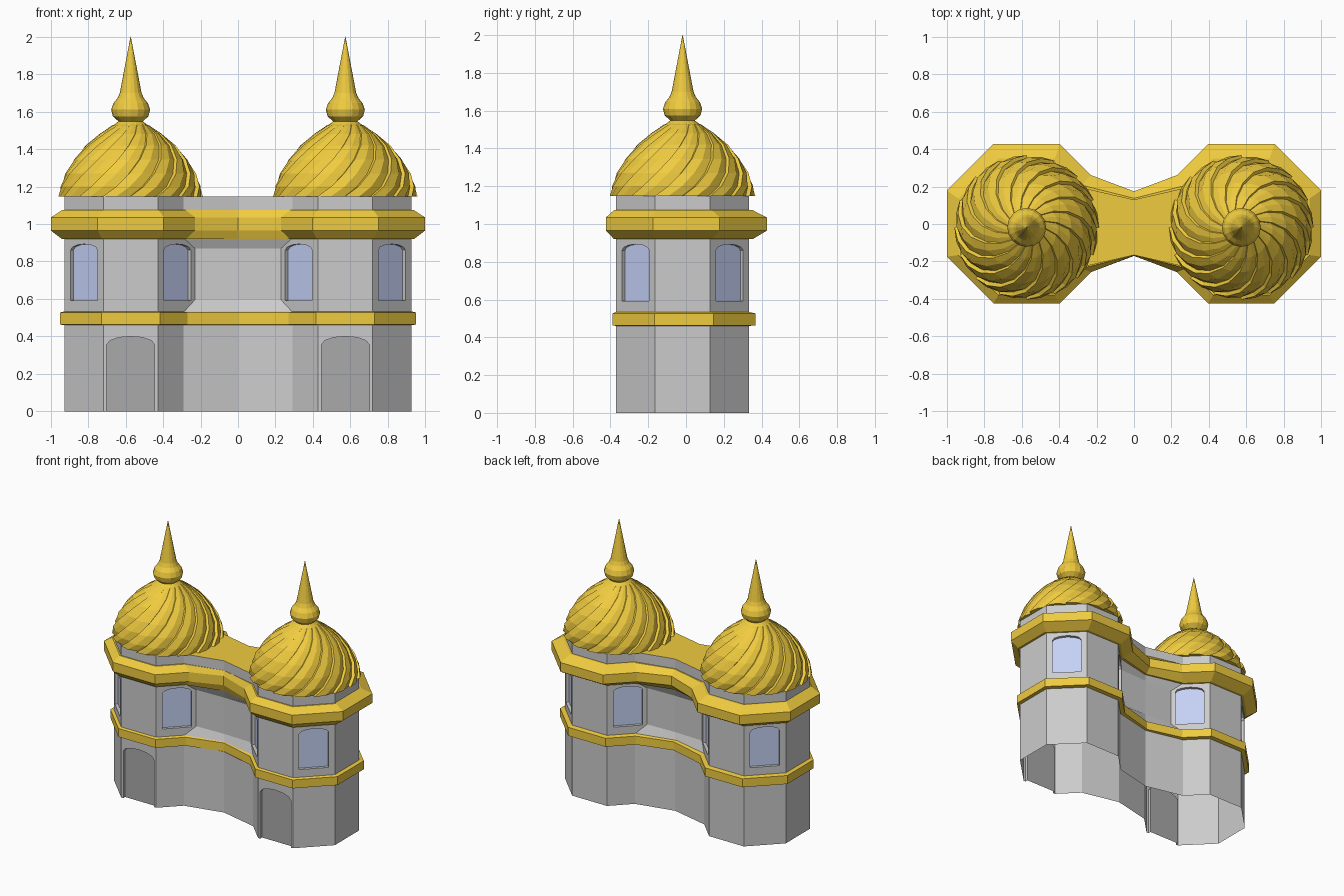
import bpy, bmesh, math
from mathutils import Matrix

if "Cube" in bpy.data.objects:
    bpy.data.objects.remove(bpy.data.objects["Cube"])

CX, R, CY = 0.573, 0.352, -0.018   # tower centre, tower flat radius, body y shift


def material(name, rgb):
    m = bpy.data.materials.new(name)
    m.diffuse_color = (*rgb, 1)
    m.use_nodes = True
    m.node_tree.nodes["Principled BSDF"].inputs["Base Color"].default_value = m.diffuse_color
    return m


stone = material("stone", (0.8, 0.8, 0.8))
gold = material("gold", (0.87, 0.60, 0.05))
glass = material("glass", (0.56, 0.64, 0.92))
dark = material("dark_door", (0.40, 0.40, 0.40))


def finish(bm, name, mats):
    bmesh.ops.recalc_face_normals(bm, faces=bm.faces)
    me = bpy.data.meshes.new(name)
    bm.to_mesh(me)
    bm.free()
    for m in mats:
        me.materials.append(m)
    ob = bpy.data.objects.new(name, me)
    bpy.context.collection.objects.link(ob)
    return ob


def loft(bm, rings, cap_bottom=True, cap_top=True):
    vs = [[bm.verts.new(p) for p in ring] for ring in rings]
    n = len(vs[0])
    for a, b in zip(vs, vs[1:]):
        for i in range(n):
            j = (i + 1) % n
            bm.faces.new((a[i], a[j], b[j], b[i]))
    if cap_bottom:
        bm.faces.new(vs[0][::-1])
    return bm.faces.new(vs[-1]) if cap_top else None


def outline(off, z, nx=None):
    """Two octagons joined by a pinched neck, grown outward by off."""
    r = R + off
    k = r * math.tan(math.pi / 8)
    nx = 0.29 - 0.82 * off if nx is None else nx
    ny = k + r - (CX - nx)
    h = 0.148 + 0.33 * off
    cy = CY + 0.27 * off
    q = [(0, -h), (nx, -ny), (CX - k, -r), (CX + k, -r), (CX + r, -k)]
    half = q + [(x, -y) for x, y in reversed(q)]
    full = half + [(-x, y) for x, y in reversed(half[1:-1])]
    return [(x, y + cy, z) for x, y in full]


# Body: neck walls are set back between the upper windows
bm = bmesh.new()
top = loft(bm, [outline(0, 0), outline(0, 0.53), outline(0, 0.595, 0.23),
                outline(0, 0.87, 0.23), outline(0, 0.925), outline(0, 1.148)])
top.material_index = 3
slots = [stone, glass, dark, gold]
body = finish(bm, "tower_walls", slots)


# Arched recess cutters whose back face carries the pane or door colour
def arch_cutter(bm, x, y, ang, half, z0, spring, rise, slot):
    pts = [(-half, z0), (half, z0)]
    for i in range(7):
        t = math.pi * i / 6
        pts.append((half * math.cos(t), spring + rise * math.sin(t)))
    mat = Matrix.Translation((x, y, 0)) @ Matrix.Rotation(ang, 4, 'Z')
    rings = [[mat @ Matrix.Translation((u, d, w)).to_translation() for u, w in pts]
             for d in (-0.05, 0.022)]
    loft(bm, rings).material_index = slot


bm = bmesh.new()
for s in (-1, 1):
    for q in range(4):
        a = math.pi / 4 + q * math.pi / 2
        arch_cutter(bm, s * CX + R * math.sin(a), CY - R * math.cos(a), a,
                    0.102, 0.592, 0.86, 0.033, 1)
    arch_cutter(bm, s * CX, CY - R, 0, 0.128, -0.1, 0.355, 0.045, 2)
cutter = finish(bm, "recess_cutter", slots)
cutter.hide_render = True
mod = body.modifiers.new("recesses", 'BOOLEAN')
mod.operation = 'DIFFERENCE'
mod.solver = 'EXACT'
mod.object = cutter
bpy.context.view_layer.objects.active = body
bpy.ops.object.modifier_apply(modifier=mod.name)
bpy.data.objects.remove(cutter)

# Open underside
bm = bmesh.new()
bm.from_mesh(body.data)
floor = [f for f in bm.faces if all(v.co.z < 0.001 for v in f.verts)]
bmesh.ops.delete(bm, geom=floor, context='FACES')
bm.to_mesh(body.data)
bm.free()


# Mouldings that follow the wall outline
def moulding(name, profile):
    bm = bmesh.new()
    loft(bm, [outline(o, z) for o, z in profile], False, False)
    finish(bm, name, [gold])


moulding("floor_band", [(-0.005, 0.46), (0.026, 0.463), (0.026, 0.527), (-0.005, 0.535)])
moulding("cornice", [(-0.005, 0.92), (0.015, 0.92), (0.074, 0.965),
                     (0.074, 1.035), (0.012, 1.075), (-0.005, 1.075)])

# Domes with twisted overlapping flutes, and turned finials
DOME = [(0.378, 1.148), (0.368, 1.20), (0.342, 1.27), (0.297, 1.345),
        (0.235, 1.42), (0.165, 1.48), (0.10, 1.525), (0.05, 1.545)]
FINIAL = [(0.095, 1.525), (0.065, 1.548), (0.095, 1.575), (0.104, 1.61),
          (0.092, 1.645), (0.07, 1.672), (0.058, 1.70), (0.001, 2.0)]
FLUTES = 16
TWIST = math.radians(75)


def dome_ring(cx, r, z, t):
    ring = []
    for i in range(FLUTES):
        for f, g in ((0, 1.02), (0.5, 1.015), (0.98, 0.96)):
            a = 2 * math.pi * (i + f) / FLUTES + t * TWIST
            ring.append((cx + r * g * math.cos(a), CY + r * g * math.sin(a), z))
    return ring


def circle(cx, r, z, n=16):
    return [(cx + r * math.cos(2 * math.pi * i / n),
             CY + r * math.sin(2 * math.pi * i / n), z) for i in range(n)]


for side, s in (("left", -1), ("right", 1)):
    bm = bmesh.new()
    loft(bm, [dome_ring(s * CX, r, z, i / (len(DOME) - 1))
              for i, (r, z) in enumerate(DOME)])
    finish(bm, side + "_dome", [gold])
    bm = bmesh.new()
    loft(bm, [circle(s * CX, r, z) for r, z in FINIAL])
    finish(bm, side + "_finial", [gold])
